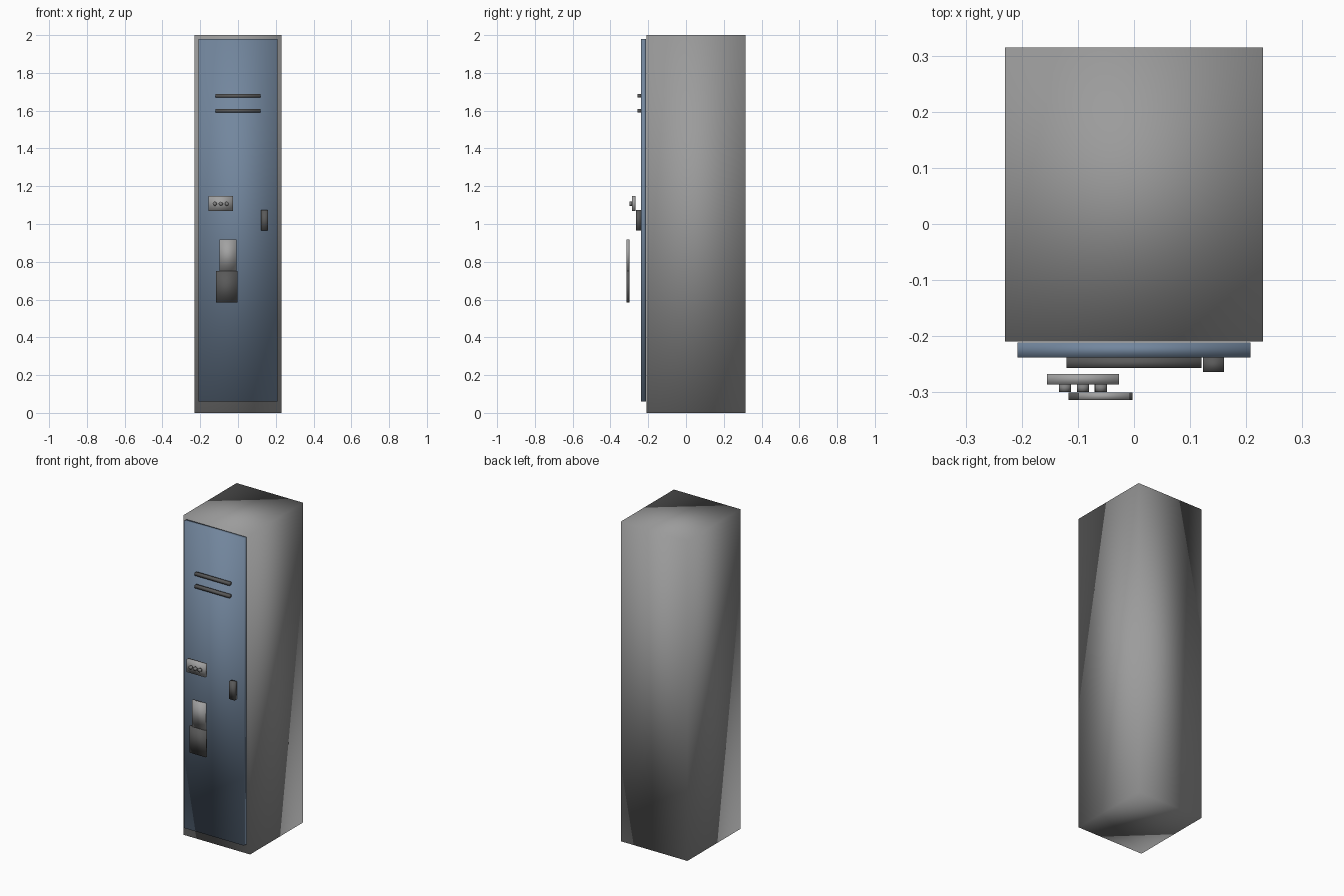
import bpy
import bmesh
from mathutils import Matrix, Vector

cube = bpy.data.objects.get("Cube")
if cube:
    bpy.data.objects.remove(cube, do_unlink=True)


def material(name, r, g, b):
    m = bpy.data.materials.new(name)
    m.use_nodes = True
    m.diffuse_color = (r, g, b, 1)
    m.node_tree.nodes["Principled BSDF"].inputs["Base Color"].default_value = (r, g, b, 1)
    return m


grey = material("cabinet grey", 0.33, 0.33, 0.33)
blue = material("door blue", 0.17, 0.24, 0.34)
dark = material("dark metal", 0.10, 0.10, 0.10)
light = material("light metal", 0.36, 0.36, 0.36)
mid = material("dial metal", 0.22, 0.22, 0.22)


def finish(name, bm, mat):
    for f in bm.faces:
        f.smooth = True
    mesh = bpy.data.meshes.new(name)
    bm.to_mesh(mesh)
    bm.free()
    mesh.materials.append(mat)
    obj = bpy.data.objects.new(name, mesh)
    bpy.context.collection.objects.link(obj)
    return obj


def box(name, mat, x, y, z):
    """Softly shaded box spanning the given (low, high) ranges."""
    bm = bmesh.new()
    bmesh.ops.create_cube(bm, size=1)
    lo, hi = (Vector(v) for v in zip(x, y, z))
    size = hi - lo
    bm.transform(Matrix.Translation((lo + hi) / 2) @ Matrix.Diagonal(size).to_4x4())
    return finish(name, bm, mat)


def knob(name, mat, x, z, radius, y):
    """Cylinder pointing out of the front."""
    bm = bmesh.new()
    bmesh.ops.create_cone(bm, cap_ends=True, segments=16, radius1=radius,
                          radius2=radius, depth=y[1] - y[0])
    bm.transform(Matrix.Translation((x, sum(y) / 2, z)) @ Matrix.Rotation(1.5708, 4, "X"))
    return finish(name, bm, mat)


# Cabinet and door
box("cabinet", grey, (-0.23, 0.23), (-0.209, 0.315), (0, 2))
box("door", blue, (-0.208, 0.208), (-0.238, -0.211), (0.06, 1.98))

# Vent slats
for label, z in (("upper", 1.678), ("lower", 1.6)):
    box(label + "_vent", dark, (-0.12, 0.12), (-0.257, -0.238), (z - 0.009, z + 0.009))

# Latch
box("latch", dark, (0.123, 0.16), (-0.264, -0.238), (0.965, 1.075))

# Combination lock
box("lock_plate", light, (-0.155, -0.027), (-0.286, -0.267), (1.068, 1.148))
for i in range(3):
    knob("lock_dial_%d" % (i + 1), mid, -0.123 + i * 0.032, 1.107, 0.011, (-0.299, -0.286))

# Hanging tag in two parts
box("upper_tag", light, (-0.099, -0.007), (-0.314, -0.3), (0.752, 0.918))
box("lower_tag", dark, (-0.117, -0.003), (-0.314, -0.3), (0.585, 0.752))
